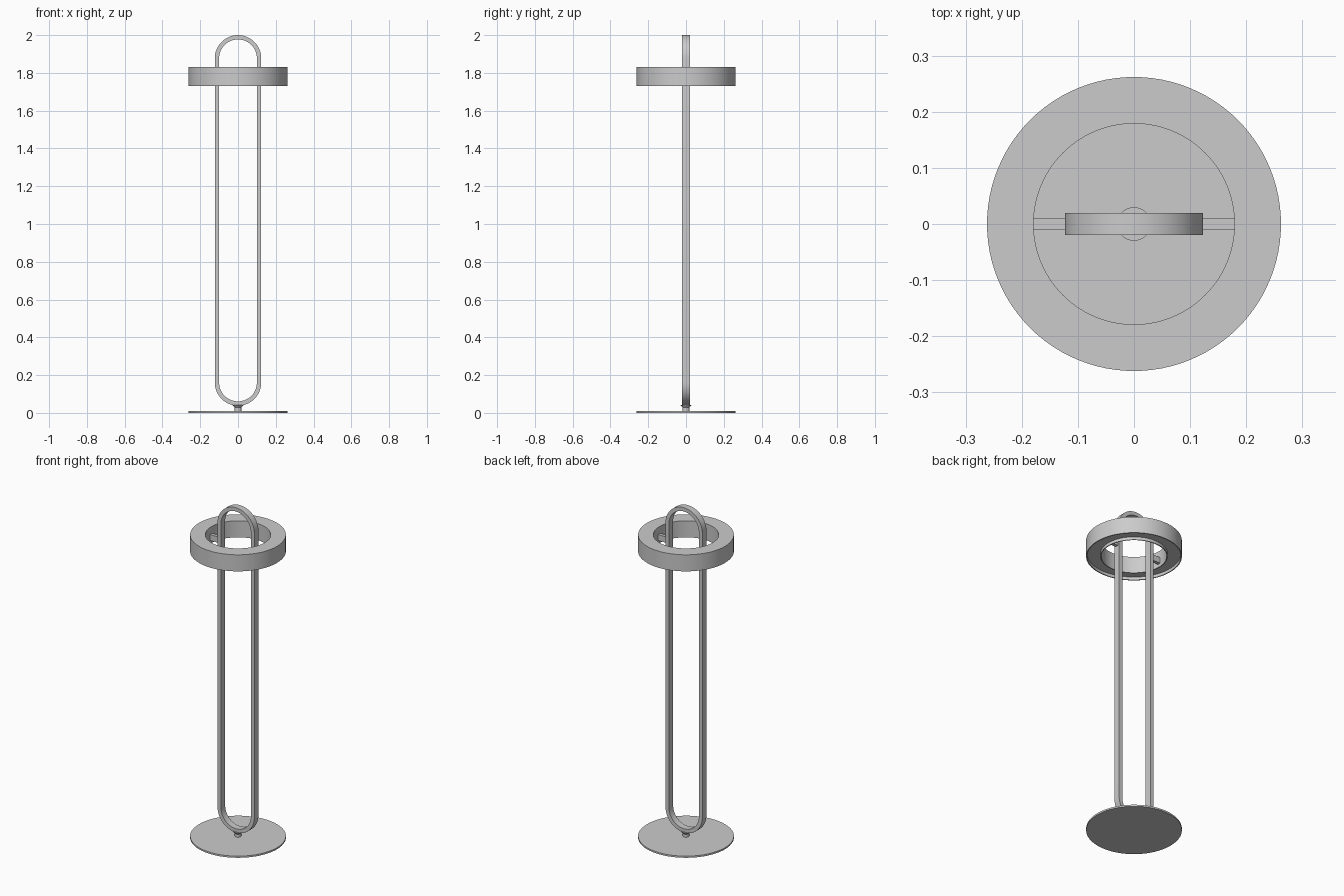
import bpy
import bmesh
import math

cube = bpy.data.objects.get("Cube")
if cube:
    bpy.data.objects.remove(cube, do_unlink=True)

grey = bpy.data.materials.new("satin grey")
grey.use_nodes = True
COLOUR = (0.6, 0.6, 0.6, 1)
grey.diffuse_color = COLOUR
grey.node_tree.nodes["Principled BSDF"].inputs["Base Color"].default_value = COLOUR


def finish(name, bm):
    """Turn a bmesh into a smooth-shaded object with sharp edges kept."""
    bmesh.ops.recalc_face_normals(bm, faces=bm.faces)
    mesh = bpy.data.meshes.new(name)
    bm.to_mesh(mesh)
    bm.free()
    obj = bpy.data.objects.new(name, mesh)
    bpy.context.collection.objects.link(obj)
    mesh.materials.append(grey)
    bpy.ops.object.select_all(action='DESELECT')
    obj.select_set(True)
    bpy.context.view_layer.objects.active = obj
    bpy.ops.object.shade_smooth_by_angle(angle=math.radians(35))
    return obj


def loft(name, sections):
    """Join a closed loop of matching closed cross-sections."""
    bm = bmesh.new()
    rings = [[bm.verts.new(p) for p in s] for s in sections]
    for a, b in zip(rings, rings[1:] + rings[:1]):
        for i in range(len(a)):
            j = (i + 1) % len(a)
            bm.faces.new((a[i], a[j], b[j], b[i]))
    return finish(name, bm)


def lathe(name, profile, steps=96):
    """Revolve a closed (radius, z) profile about the z axis."""
    angles = [2 * math.pi * k / steps for k in range(steps)]
    return loft(name, [[(r * math.cos(a), r * math.sin(a), z)
                        for r, z in profile] for a in angles])


def cylinder(name, r_low, r_high, z_low, z_high, sides):
    bm = bmesh.new()
    bmesh.ops.create_cone(bm, cap_ends=True, segments=sides, radius1=r_low,
                          radius2=r_high, depth=z_high - z_low)
    bmesh.ops.translate(bm, verts=bm.verts, vec=(0, 0, (z_low + z_high) / 2))
    return finish(name, bm)


def box(name, centre, size):
    bm = bmesh.new()
    bmesh.ops.create_cube(bm, size=1)
    bmesh.ops.scale(bm, verts=bm.verts, vec=size)
    bmesh.ops.translate(bm, verts=bm.verts, vec=centre)
    return finish(name, bm)


# Foot: thin disc, short stem and a flared collar under the frame
cylinder("base_plate", 0.262, 0.262, 0, 0.01, 96)
cylinder("base_stem", 0.018, 0.018, 0.01, 0.036, 32)
cylinder("stem_collar", 0.018, 0.03, 0.028, 0.042, 32)

# Frame: flat bar bent into a tall stadium loop
OUTER, INNER, HALF_DEPTH = 0.123, 0.1, 0.02
LOW, HIGH, STEPS = 0.038 + OUTER, 2 - OUTER, 32
sections = []
for start, zc in ((0, HIGH), (math.pi, LOW)):
    for k in range(STEPS + 1):
        a = start + math.pi * k / STEPS
        sections.append([(r * math.cos(a), y, zc + r * math.sin(a))
                         for r, y in ((INNER, -HALF_DEPTH), (OUTER, -HALF_DEPTH),
                                      (OUTER, HALF_DEPTH), (INNER, HALF_DEPTH))])
loft("loop_frame", sections)

# Lamp head: ring with thin rims around a recessed underside
lathe("lamp_ring", [(0.179, 1.73), (0.184, 1.73), (0.184, 1.748), (0.256, 1.748),
                    (0.256, 1.73), (0.262, 1.73), (0.262, 1.83), (0.179, 1.83)])

# Brackets joining the frame to the ring
for side, sign in (("left", 1), ("right", -1)):
    box(side + "_bracket", (sign * 0.15, 0, 1.768), (0.064, 0.02, 0.036))
